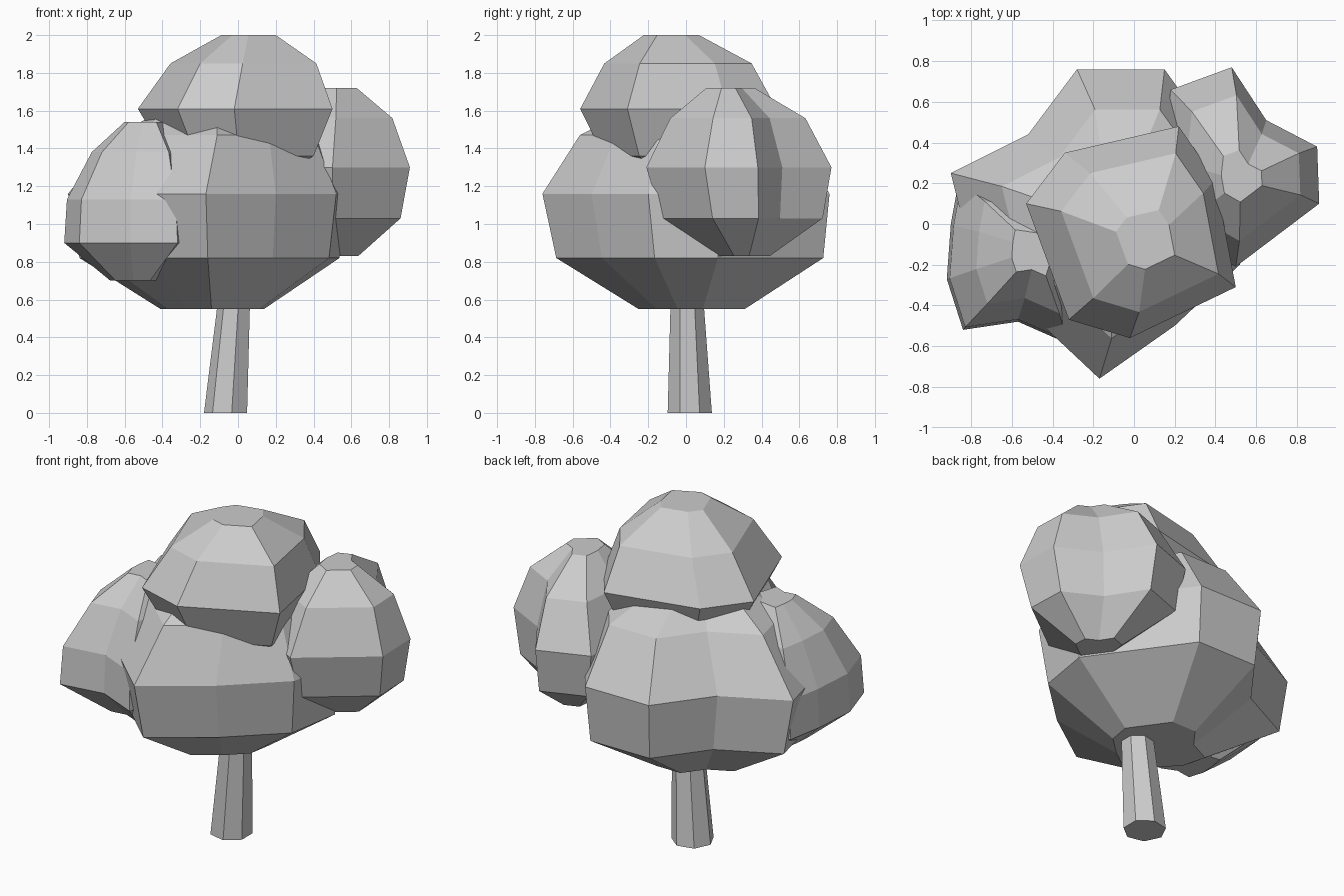
import bpy
import bmesh
from math import cos, sin, tau

cube = bpy.data.objects.get("Cube")
if cube:
    bpy.data.objects.remove(cube, do_unlink=True)

# One plain colour for the whole tree
GREY = (0.6, 0.6, 0.6, 1.0)
grey = bpy.data.materials.new("plain grey")
grey.use_nodes = True
grey.diffuse_color = GREY
grey.node_tree.nodes["Principled BSDF"].inputs["Base Color"].default_value = GREY


def loft(name, outline, centre, rings):
    """Stack scaled copies of an outline; each ring is (z, scale, dx, dy)."""
    bm = bmesh.new()
    cx, cy = centre
    loops = []
    for z, scale, dx, dy in rings:
        loops.append([bm.verts.new((cx + dx + (x - cx) * scale,
                                    cy + dy + (y - cy) * scale, z))
                      for x, y in outline])
    count = len(outline)
    for low, high in zip(loops, loops[1:]):
        for i in range(count):
            j = (i + 1) % count
            bm.faces.new((low[i], low[j], high[j], high[i]))
    bm.faces.new(loops[0][::-1])
    bm.faces.new(loops[-1])
    bmesh.ops.recalc_face_normals(bm, faces=bm.faces)
    mesh = bpy.data.meshes.new(name)
    bm.to_mesh(mesh)
    bm.free()
    mesh.materials.append(grey)
    obj = bpy.data.objects.new(name, mesh)
    bpy.context.collection.objects.link(obj)
    return obj


# Leaning seven-sided trunk
heptagon = [(cos(tau * (i + 0.5) / 7), sin(tau * (i + 0.5) / 7)) for i in range(7)]
loft("trunk", heptagon, (0, 0),
     [(0, 0.12, -0.06, 0.02), (0.62, 0.088, -0.015, 0.005)])

# Broad lower mass of leaves
loft("main_foliage",
     [(-0.17, -0.76), (0.2, -0.5), (0.52, -0.2), (0.58, 0.16), (0.15, 0.76),
      (-0.28, 0.76), (-0.52, 0.44), (-0.9, 0.25), (-0.8, -0.15), (-0.5, -0.45)],
     (-0.17, 0),
     [(0.55, 0.37, 0.03, 0.03), (0.82, 0.93, 0.01, 0.02), (1.16, 1, 0, 0),
      (1.47, 0.74, 0.06, 0), (1.6, 0.4, 0.06, 0)])

# Crown
loft("top_foliage",
     [(-0.53, 0.1), (-0.32, -0.47), (-0.02, -0.56), (0.5, -0.31),
      (0.4, 0.22), (0.22, 0.48), (-0.34, 0.35)],
     (0, -0.05),
     [(1.25, 0.4, 0, 0), (1.36, 0.76, 0.02, 0), (1.61, 1, 0, 0),
      (1.85, 0.75, 0.04, 0), (2, 0.28, 0.06, -0.03)])

# Side lobe towards the back
loft("back_side_foliage",
     [(0.91, 0.1), (0.9, 0.38), (0.65, 0.51), (0.48, 0.77), (0.18, 0.66),
      (0.14, 0.3), (0.2, -0.04), (0.5, -0.21)],
     (0.53, 0.26),
     [(0.83, 0.28, 0, 0.04), (1.03, 0.87, 0, 0.02), (1.3, 1, 0, 0),
      (1.56, 0.73, 0.01, 0), (1.72, 0.26, 0, -0.03)])

# Side lobe towards the front
loft("front_side_foliage",
     [(-0.92, -0.27), (-0.84, -0.52), (-0.57, -0.48), (-0.32, -0.59),
      (-0.2, -0.2), (-0.38, 0.15), (-0.86, 0.22), (-0.9, 0)],
     (-0.56, -0.18),
     [(0.7, 0.35, 0.01, 0), (0.9, 1, 0, 0), (1.13, 0.96, 0, 0),
      (1.38, 0.68, 0.03, 0.02), (1.54, 0.28, 0.06, 0.04)])
